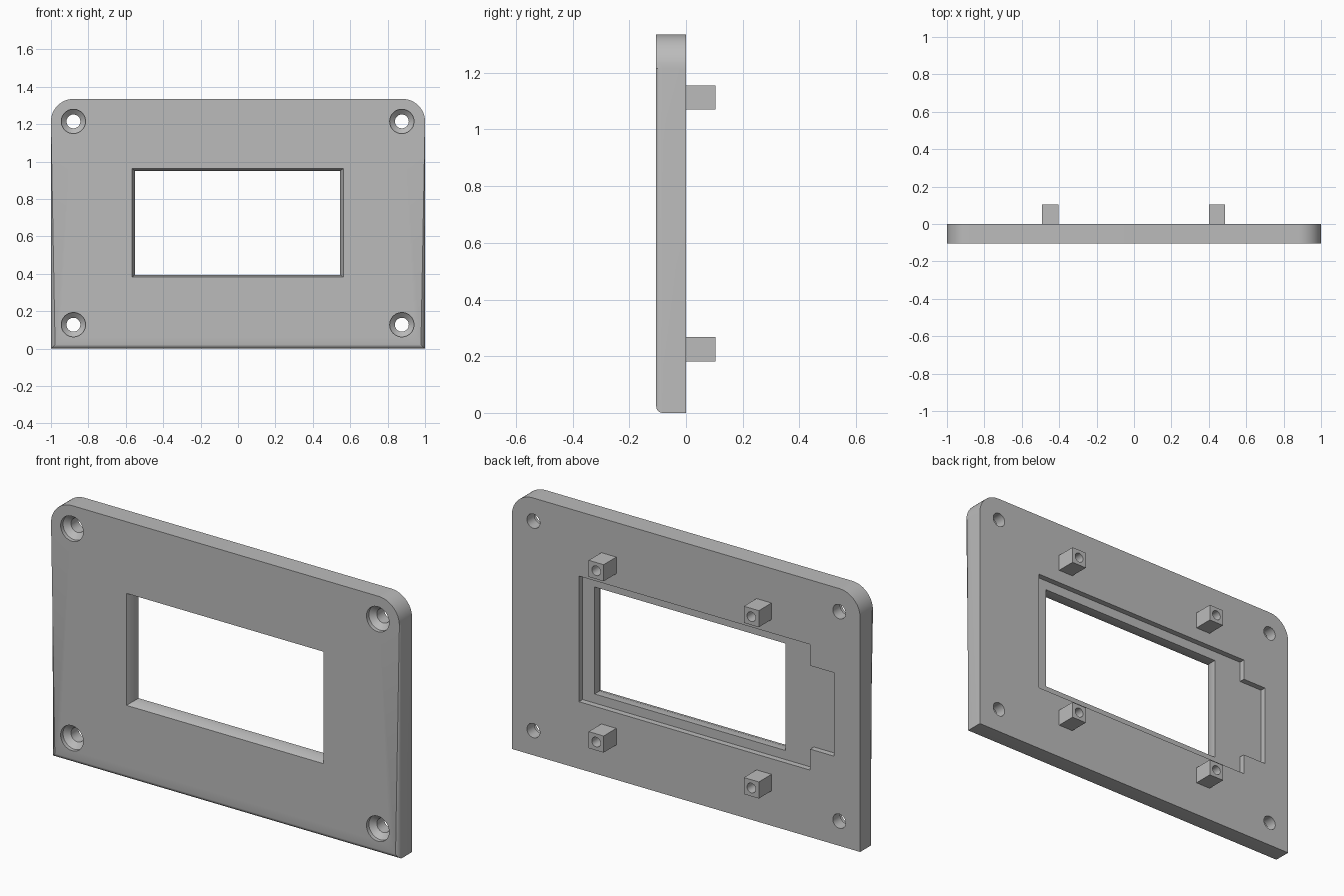
import bpy, bmesh, math

cube = bpy.data.objects.get("Cube")
if cube:
    bpy.data.objects.remove(cube, do_unlink=True)

FRONT, BACK, HEIGHT = -0.105, 0.0, 1.335

grey = bpy.data.materials.new("plain grey")
grey.use_nodes = True
colour = (0.5, 0.5, 0.5, 1)
grey.diffuse_color = colour
grey.node_tree.nodes["Principled BSDF"].inputs["Base Color"].default_value = colour


def rect(x0, x1, z0, z1):
    return [(x0, z0), (x1, z0), (x1, z1), (x0, z1)]


def circle(x, z, r, n=40):
    return [(x + r * math.cos(math.tau * i / n), z + r * math.sin(math.tau * i / n))
            for i in range(n)]


def loft(name, sections, round_front=0):
    """Join outlines in the xz plane, each given as (y, points), into a solid."""
    bm = bmesh.new()
    rings = [[bm.verts.new((x, y, z)) for x, z in pts] for y, pts in sections]
    front = bm.faces.new(rings[0])
    bm.faces.new(rings[-1][::-1])
    for a, b in zip(rings, rings[1:]):
        for i in range(len(a)):
            j = (i + 1) % len(a)
            bm.faces.new((a[j], a[i], b[i], b[j]))
    if round_front:
        bmesh.ops.bevel(bm, geom=list(front.edges), offset=round_front,
                        segments=5, profile=0.5, affect='EDGES')
    bmesh.ops.recalc_face_normals(bm, faces=bm.faces)
    mesh = bpy.data.meshes.new(name)
    bm.to_mesh(mesh)
    bm.free()
    mesh.materials.append(grey)
    obj = bpy.data.objects.new(name, mesh)
    bpy.context.collection.objects.link(obj)
    return obj


def cut(obj, cutter):
    mod = obj.modifiers.new("cut", 'BOOLEAN')
    mod.operation, mod.solver, mod.object = 'DIFFERENCE', 'EXACT', cutter
    bpy.context.view_layer.objects.active = obj
    bpy.ops.object.modifier_apply(modifier=mod.name)
    bpy.data.objects.remove(cutter, do_unlink=True)


def smooth(obj):
    bpy.ops.object.select_all(action='DESELECT')
    obj.select_set(True)
    bpy.context.view_layer.objects.active = obj
    bpy.ops.object.shade_smooth_by_angle(angle=math.radians(30))


# Faceplate: square bottom corners, round top corners, softened front edge
R, STEPS = 0.12, 12
outline = [(-1, 0), (1, 0)]
for cx, start in ((1 - R, 0), (R - 1, math.pi / 2)):
    for i in range(STEPS + 1):
        a = start + math.pi / 2 * i / STEPS
        outline.append((cx + R * math.cos(a), HEIGHT - R + R * math.sin(a)))
plate = loft("faceplate", [(FRONT, outline), (BACK, outline)], round_front=0.022)

# Display window, chamfered at the front
opening = rect(-0.55, 0.546, 0.395, 0.95)
flared = rect(-0.584, 0.58, 0.369, 0.976)
cut(plate, loft("window_cutter", [(FRONT - 0.035, flared), (FRONT + 0.035, opening),
                                  (0.1, opening)]))

# Shallow stepped pocket in the back
pocket = [(0.615, 0.348), (0.615, 1.0), (-0.713, 1.0), (-0.713, 0.89),
          (-0.85, 0.89), (-0.85, 0.457), (-0.713, 0.457), (-0.713, 0.348)]
cut(plate, loft("pocket_cutter", [(-0.03, pocket), (0.1, pocket)]))

# Countersunk screw holes in the corners
for x in (-0.88, 0.876):
    for z in (0.128, 1.215):
        wide, narrow = circle(x, z, 0.065), circle(x, z, 0.037)
        cut(plate, loft("screw_cutter", [(FRONT - 0.1, wide), (FRONT + 0.02, wide),
                                         (FRONT + 0.045, narrow), (0.1, narrow)]))
smooth(plate)

# Four drilled mounting posts on the back
for side, x in (("left", 0.443), ("right", -0.448)):
    for level, z in (("lower", 0.224), ("upper", 1.113)):
        box = rect(x - 0.043, x + 0.043, z - 0.043, z + 0.043)
        post = loft(f"{level}_{side}_post", [(BACK, box), (0.104, box)])
        bore = circle(x, z, 0.025, 24)
        cut(post, loft("bore_cutter", [(0.01, bore), (0.2, bore)]))
        smooth(post)
